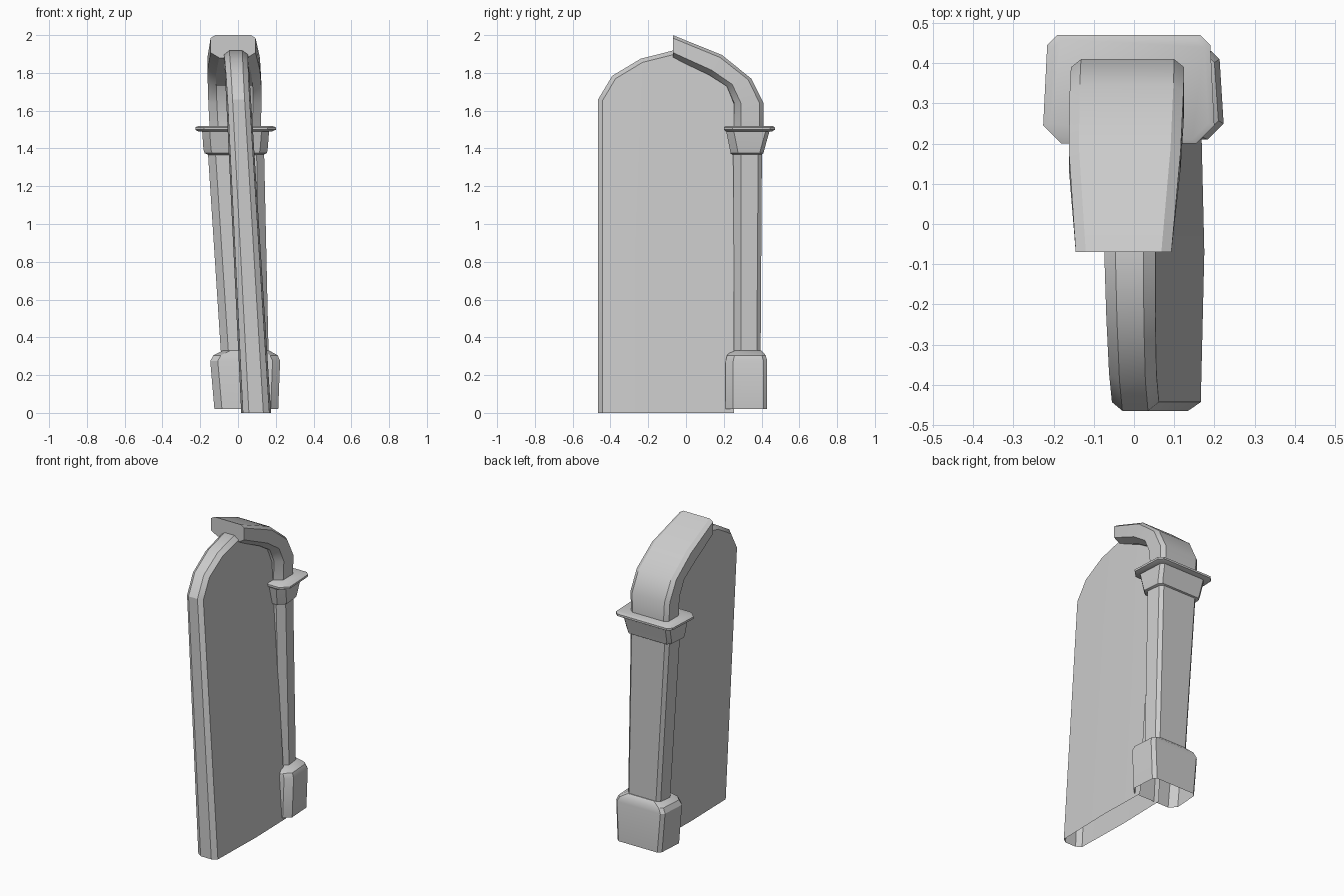
import bpy, math

if "Cube" in bpy.data.objects:
    bpy.data.objects.remove(bpy.data.objects["Cube"])


def make(name, verts, faces):
    me = bpy.data.meshes.new(name)
    me.from_pydata(verts, [], faces)
    me.validate()
    ob = bpy.data.objects.new(name, me)
    bpy.context.collection.objects.link(ob)
    bpy.ops.object.select_all(action='DESELECT')
    ob.select_set(True)
    bpy.context.view_layer.objects.active = ob
    bpy.ops.object.mode_set(mode='EDIT')
    bpy.ops.mesh.select_all(action='SELECT')
    bpy.ops.mesh.normals_make_consistent(inside=False)
    bpy.ops.object.mode_set(mode='OBJECT')
    bpy.ops.object.shade_smooth_by_angle(angle=math.radians(30))
    return ob


def loft(name, rings, cap_start=False, cap_end=False):
    n = len(rings[0])
    verts = [v for r in rings for v in r]
    faces = [(a * n + i, a * n + (i + 1) % n, (a + 1) * n + (i + 1) % n, (a + 1) * n + i)
             for a in range(len(rings) - 1) for i in range(n)]
    if cap_start:
        faces.append(tuple(range(n)))
    if cap_end:
        faces.append(tuple(range(len(verts) - n, len(verts))))
    return make(name, verts, faces)


def ring(z, x0, x1, y0, y1, cf=0.04, cb=0.02, taper=0.01):
    """Chamfered rectangle, slightly narrower at the back, bigger front chamfers."""
    t = taper
    return [(x0 + cf, y0, z), (x1 - cf, y0, z), (x1, y0 + cf, z), (x1 - t, y1 - cb, z),
            (x1 - t - cb, y1, z), (x0 + t + cb, y1, z), (x0 + t, y1 - cb, z), (x0, y0 + cf, z)]


# leaning round-topped slab: outline in (y, z), chamfered rim, open bottom and back
outline = [(-0.465, 0), (-0.465, 1.66), (-0.39, 1.785), (-0.24, 1.875), (-0.07, 1.918),
           (0.10, 1.87), (0.21, 1.76), (0.255, 1.64), (0.255, 0)]
MID, APEX = -0.07, 4
verts, faces = [], []


def slab_x(y, z, k):
    half = (0.079 - 0.008 * z) * (1 - 0.12 * abs(y - MID) / 0.4)
    return 0.096 - 0.056 * z + k * half


for k, inset in ((-1, 0.022), (-0.55, 0), (0.55, 0), (1, 0.022)):
    for y, z in outline:
        s = 1 - inset / 0.4
        yy = MID + (y - MID) * s if y < MID else y
        zz = z if z < 1 else z - inset * (z - 1.5) / 0.42
        verts.append((slab_x(yy, zz, k), yy, zz))
n = len(outline)
for a in range(3):
    faces += [(a * n + i, a * n + i + 1, (a + 1) * n + i + 1, (a + 1) * n + i) for i in range(n - 2)]
for row, k in ((0, -1), (3, 1)):
    m = len(verts)
    verts.append((slab_x(MID, 0, k), MID, 0))
    faces.append(tuple([m] + [row * n + i for i in range(APEX + 1)]))
    faces.append(tuple([m] + [row * n + i for i in range(APEX, n)]))
make("slab", verts, faces)

# pillar base, open underneath
loft("pillar_base", [
    ring(0.02, -0.125, 0.213, 0.21, 0.43),
    ring(0.275, -0.147, 0.223, 0.21, 0.43),
    ring(0.305, -0.13, 0.21, 0.217, 0.422),
    ring(0.33, -0.08, 0.165, 0.243, 0.40)], cap_end=True)

# pillar shaft
loft("pillar_shaft", [
    ring(0.31, -0.09, 0.162, 0.252, 0.395),
    ring(1.39, -0.16, 0.138, 0.25, 0.402)])

# capital with its thin overhanging plate
loft("capital", [
    ring(1.365, -0.155, 0.13, 0.25, 0.395),
    ring(1.375, -0.177, 0.153, 0.236, 0.41),
    ring(1.395, -0.183, 0.157, 0.232, 0.415),
    ring(1.495, -0.19, 0.165, 0.212, 0.443)], cap_start=True)
loft("capital_plate", [
    ring(1.49, -0.21, 0.18, 0.21, 0.455),
    ring(1.499, -0.226, 0.2, 0.2, 0.47, 0.045, 0.025),
    ring(1.512, -0.226, 0.2, 0.2, 0.47, 0.045, 0.025),
    ring(1.518, -0.21, 0.185, 0.21, 0.46)], True, True)

# arch arm: outer and inner points in (y, z) with left/right x
stations = [((0.41, 1.50), (0.255, 1.50), -0.15, 0.12),
            ((0.41, 1.64), (0.255, 1.64), -0.157, 0.125),
            ((0.345, 1.77), (0.215, 1.73), -0.16, 0.123),
            ((0.19, 1.895), (0.12, 1.79), -0.162, 0.116),
            ((-0.07, 2.00), (-0.07, 1.88), -0.145, 0.093)]
rings = []
for (yo, zo), (yi, zi), x0, x1 in stations:
    half = [(0.025, 0), (0, 0.13), (0, 0.77), (0.045, 1)]
    section = [(x0 + d, t) for d, t in half] + [(x1 - d, t) for d, t in reversed(half)]
    rings.append([(x, yo + (yi - yo) * t, zo + (zi - zo) * t) for x, t in section])
loft("arch_arm", rings, cap_end=True)
